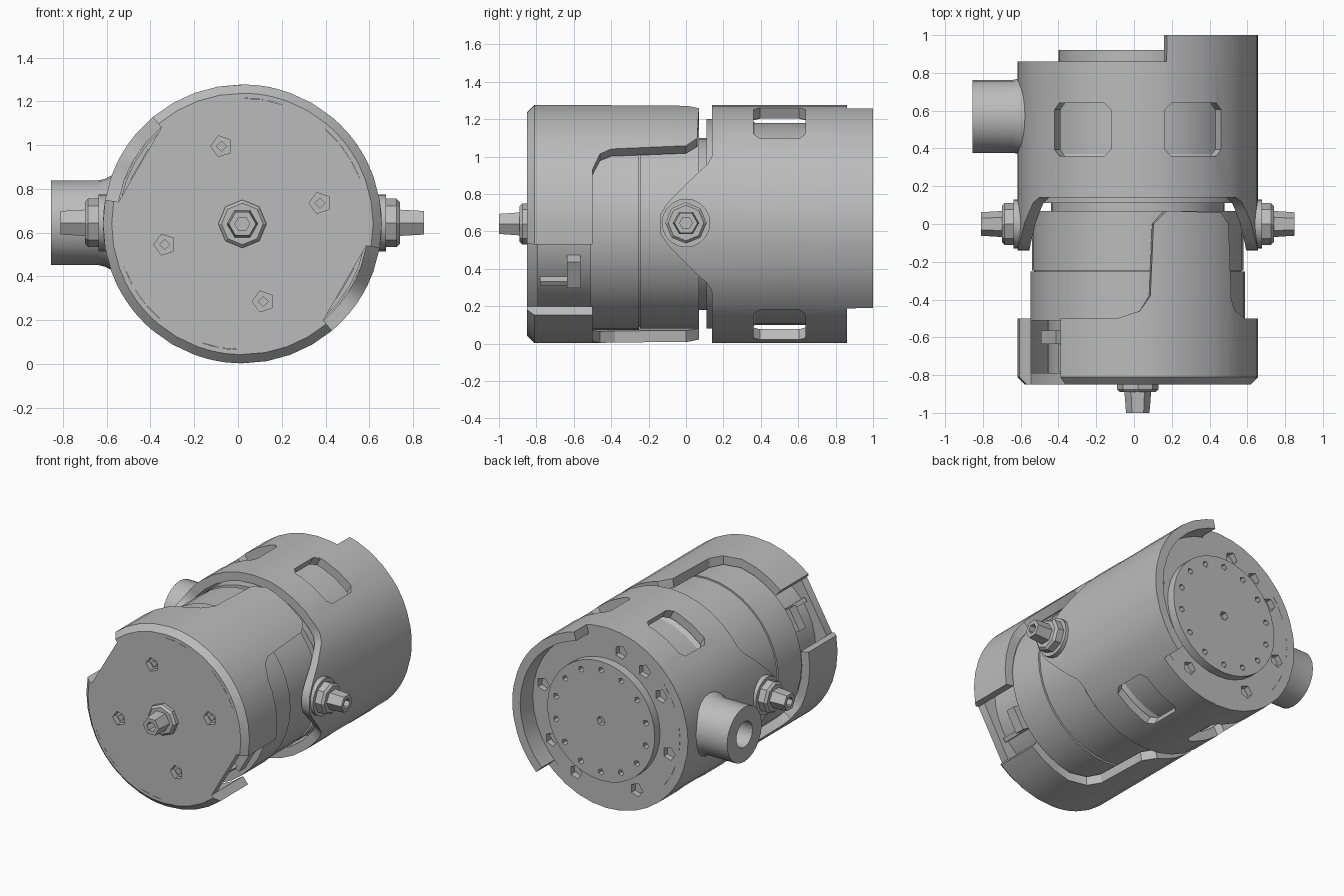
import bpy, bmesh
from math import radians, cos, sin
from mathutils import Vector, Matrix

if "Cube" in bpy.data.objects:
    bpy.data.objects.remove(bpy.data.objects["Cube"])

CX, CZ, R = 0.02, 0.64, 0.637     # main axis runs along y
R_IN = 0.575
STEP = 10

metal = bpy.data.materials.new("grey_metal")
metal.use_nodes = True
metal.diffuse_color = (0.5, 0.5, 0.5, 1)
metal.node_tree.nodes["Principled BSDF"].inputs["Base Color"].default_value = (0.5, 0.5, 0.5, 1)


def polar(a, r, y):
    return Vector((CX + r * cos(radians(a)), y, CZ + r * sin(radians(a))))


def finish(name, bm):
    bmesh.ops.remove_doubles(bm, verts=bm.verts, dist=1e-5)
    bmesh.ops.recalc_face_normals(bm, faces=bm.faces)
    mesh = bpy.data.meshes.new(name)
    bm.to_mesh(mesh)
    bm.free()
    mesh.materials.append(metal)
    ob = bpy.data.objects.new(name, mesh)
    bpy.context.collection.objects.link(ob)
    return ob


def smooth(ob):
    bpy.ops.object.select_all(action='DESELECT')
    ob.select_set(True)
    bpy.context.view_layer.objects.active = ob
    bpy.ops.object.shade_smooth_by_angle(angle=radians(30))
    return ob


def skin(bm, rings, closed):
    """Join rings of points with quads."""
    rings = [[bm.verts.new(p) for p in ring] for ring in rings]
    n = len(rings[0])
    for i in range(len(rings) - (0 if closed else 1)):
        a, b = rings[i], rings[(i + 1) % len(rings)]
        for j in range(n):
            k = (j + 1) % n
            bm.faces.new((a[j], a[k], b[k], b[j]))
    if not closed:
        bm.faces.new(rings[0])
        bm.faces.new(rings[-1])


def interp(table, a):
    for (a0, y0), (a1, y1) in zip(table, table[1:]):
        if a0 <= a <= a1:
            return y0 + (y1 - y0) * (a - a0) / (a1 - a0)


def wrapped_shell(name, front, back, chamfer=0, closed=False, turn=0):
    """Curved wall whose front and back edges follow (angle, y) tables."""
    lo, hi = front[0][0], front[-1][0]
    angles = {a for a, y in front + back}
    angles |= {a for a in range(-180, 181, STEP)
               if lo < a < hi and min(abs(a - b) for b in angles) > 1.5}
    rings = []
    for a in sorted(angles):
        if closed and a == hi:
            continue
        y0, y1 = interp(front, a), interp(back, a)
        prof = [(R_IN, y0), (R - chamfer, y0), (R, y0 + chamfer), (R, y1), (R_IN, y1)]
        if not chamfer:
            prof.pop(2)
        rings.append([polar(a + turn, r, y) for r, y in prof])
    bm = bmesh.new()
    skin(bm, rings, closed)
    return finish(name, bm)


def turned(name, profile, sides, origin=(CX, 0, CZ), axis=(0, 1, 0), ring=False):
    """Turn a (radius, distance) profile about an axis; ring profiles are closed loops."""
    rot = Vector(axis).to_track_quat('Z', 'Y').to_matrix().to_4x4()
    mat = Matrix.Translation(origin) @ rot
    bm = bmesh.new()
    cols = []
    for i in range(sides):
        t = radians(360 * i / sides)
        cols.append([bm.verts.new(mat @ Vector((r * cos(t), r * sin(t), d))) for r, d in profile])
    n = len(profile)
    for i in range(sides):
        a, b = cols[i], cols[(i + 1) % sides]
        for j in range(n if ring else n - 1):
            k = (j + 1) % n
            bm.faces.new((a[j], a[k], b[k], b[j]))
    bmesh.ops.remove_doubles(bm, verts=bm.verts, dist=1e-5)
    bmesh.ops.dissolve_degenerate(bm, edges=bm.edges, dist=1e-6)
    return finish(name, bm)


def rod(name, r, y0, y1, sides=36, **kw):
    return turned(name, [(0, y0), (r, y0), (r, y1), (0, y1)], sides, **kw)


def cut(ob, cutters):
    for c in cutters:
        c.hide_render = True
        mod = ob.modifiers.new("cut", 'BOOLEAN')
        mod.operation, mod.solver, mod.object = 'DIFFERENCE', 'EXACT', c
        bpy.context.view_layer.objects.active = ob
        bpy.ops.object.modifier_apply(modifier=mod.name)
        bpy.data.objects.remove(c)


def sockets(angles, radius, size, y0, y1, sides=5):
    return [rod("socket_cutter", size, y0, y1, sides, origin=polar(a, radius, 0)) for a in angles]


def oriented_box(name, angle, r, y, size, bevel=0):
    """Box set radially: size is (radial, along y, tangential)."""
    bm = bmesh.new()
    bmesh.ops.create_cube(bm, size=1)
    bmesh.ops.scale(bm, vec=size, verts=bm.verts)
    if bevel:
        edges = [e for e in bm.edges
                 if abs((e.verts[0].co - e.verts[1].co).normalized().x) > 0.9]
        bmesh.ops.bevel(bm, geom=edges, offset=bevel, segments=1, affect='EDGES')
    bm.transform(Matrix.Translation(polar(angle, r, y)) @ Matrix.Rotation(-radians(angle), 4, 'Y'))
    return finish(name, bm)


# Front shell: two halves, each with a tongue reaching back
tongue = [(-10, -.5), (27, -.5), (36, -.46), (39, -.4), (41, 0), (46, .06), (76, .07),
          (82.5, 0), (84, -.38), (89, -.46), (100, -.5), (130, -.5)]
for side, turn in (("upper", 0), ("lower", 180)):
    smooth(wrapped_shell("front_shell_" + side, [(-10, -.85), (130, -.85)], tongue, .04, turn=turn))

# Front plate, flat across the two openings
bm = bmesh.new()
outline = [a + t for t in (0, 180) for a in range(-10, 131, STEP)]
skin(bm, [[polar(a, R_IN, y) for a in outline] for y in (-.85, -.79)], False)
plate = finish("front_plate", bm)
cut(plate, sockets((15, 105, 195, 285), .367, .05, -.9, -.81))
smooth(plate)
for a in (15, 105, 195, 285):
    smooth(rod("plate_screw", .025, -.83, -.8, 4, origin=polar(a, .367, 0)))

# Inner body, stepped along its length
smooth(turned("inner_body", [(0, -.8), (.48, -.8), (.48, -.51), (.567, -.51), (.567, -.252),
                             (.55, -.252), (.55, -.246), (.56, -.246), (.56, .07), (.46, .07),
                             (.46, .11), (.56, .11), (.56, .34), (.54, .37), (.54, .82),
                             (0, .82)], 36))
for a in (150, 330):
    smooth(oriented_box("opening_clip", a, .5, -.6, (.09, .07, .16)))
    smooth(oriented_box("opening_rib", a - 8, .49, -.68, (.06, .2, .03)))

# Back shell: side lobes in front, raised guard at the rear
half = [(0, -.14), (5, -.135), (10, -.1), (26, .07), (30, .115), (35, .14)]
quarter = half + [(180 - a, y) for a, y in reversed(half)]
lobes = [(-a, y) for a, y in reversed(quarter)] + quarter[1:]
guard = [(-180, .86), (-45.1, .86), (-45, 1), (76, 1), (76.1, .86), (180, .86)]
shell = wrapped_shell("back_shell", lobes, guard, closed=True)
cut(shell, [oriented_box("window_cutter", a, .6, .5, (.26, .28, .34), .035)
            for a in (61.5, 118.5, 241.5, 298.5)])
smooth(shell)

# Back plate with mounting sockets
back = rod("back_plate", R_IN, .78, .86)
cut(back, sockets((12, 103, 126, 148, 194, 242, 298, 328), .505, .048, .8, .9))
smooth(back)

# Rear disc with a ring of small sockets
disc = rod("rear_disc", .42, .84, .92)
cut(disc, sockets([360 * i / 14 + 13 for i in range(14)], .36, .022, .88, .95)
    + sockets((0,), 0, .032, .88, .95, 6))
smooth(disc)


# Nut with a tapered, hollow-ended stud
def bolt(name, origin, axis, nut):
    smooth(turned(name + "_nut", [(0, -.04), (.11, -.04), (.11, nut - .015), (.095, nut), (0, nut)],
                  8, origin, axis))
    tip = nut + .11
    smooth(turned(name + "_stud", [(0, 0), (.074, 0), (.062, tip), (.034, tip), (.034, tip - .07),
                                   (0, tip - .07)], 6, origin, axis))


bolt("front_bolt", (CX, -.85, CZ), (0, -1, 0), .04)
for name, s in (("left", 1), ("right", -1)):
    x = CX + s * .645
    smooth(rod(name + "_boss", .13, -.06, .012, 20, origin=(x, 0, .645), axis=(s, 0, 0)))
    bolt(name + "_bolt", (x, 0, .645), (s, 0, 0), .075)

# Side port tube with flared root
smooth(turned("side_port", [(.09, 0), (.225, 0), (.2, .05), (.193, .08), (.193, .295), (.09, .295)],
              24, (-.56, .57, .645), (-1, 0, 0), ring=True))
smooth(rod("port_floor", .1, 0, .12, 12, origin=(-.56, .57, .645), axis=(-1, 0, 0)))
